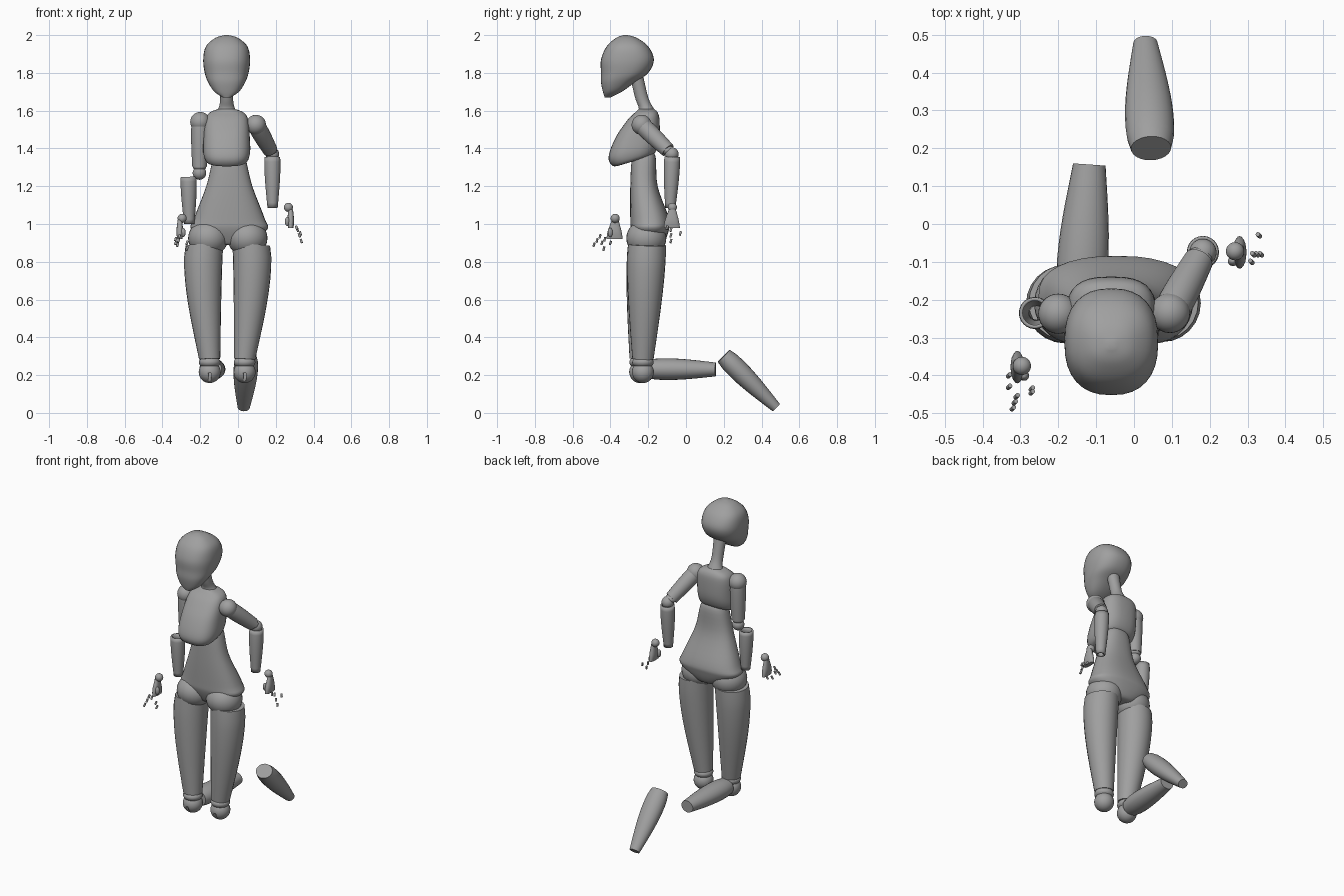
import bpy, bmesh, math
from mathutils import Vector

cube = bpy.data.objects.get("Cube")
if cube:
    bpy.data.objects.remove(cube, do_unlink=True)

SHADE = 0.35
grey = bpy.data.materials.new("plain grey")
grey.use_nodes = True
grey.diffuse_color = (SHADE, SHADE, SHADE, 1)
grey.node_tree.nodes["Principled BSDF"].inputs["Base Color"].default_value = grey.diffuse_color


def finish(name, bm):
    bmesh.ops.recalc_face_normals(bm, faces=bm.faces)
    mesh = bpy.data.meshes.new(name)
    bm.to_mesh(mesh)
    bm.free()
    mesh.materials.append(grey)
    part = bpy.data.objects.new(name, mesh)
    bpy.context.collection.objects.link(part)
    bpy.ops.object.select_all(action='DESELECT')
    part.select_set(True)
    bpy.context.view_layer.objects.active = part
    bpy.ops.object.shade_smooth_by_angle(angle=math.radians(40))
    return part


def skin(name, rings, cap=True):
    """Join successive rings of points into one surface."""
    bm = bmesh.new()
    loops = [[bm.verts.new(point) for point in ring] for ring in rings]
    count = len(loops[0])
    for lower, upper in zip(loops, loops[1:]):
        for i in range(count):
            j = (i + 1) % count
            bm.faces.new((lower[i], lower[j], upper[j], upper[i]))
    if cap:
        bm.faces.new(loops[0])
        bm.faces.new(loops[-1])
    return finish(name, bm)


def smooth_rows(rows, steps=5):
    """Catmull-Rom interpolation between section rows."""
    padded = [rows[0], *rows, rows[-1]]
    result = []
    for group in zip(padded, padded[1:], padded[2:], padded[3:]):
        for step in range(steps):
            t = step / steps
            result.append([b + t * (c - a) / 2 + t * t * (a - 2.5 * b + 2 * c - d / 2)
                           + t ** 3 * (1.5 * (b - c) + (d - a) / 2) for a, b, c, d in zip(*group)])
    return result + [rows[-1]]


def squircle(count, power):
    """Unit rounded-square outline."""
    for k in range(count):
        angle = math.tau * k / count
        yield [math.copysign(abs(f(angle)) ** (2 / power), f(angle)) for f in (math.cos, math.sin)]


def loft(name, x, rows, power=2.4, tilt=0.0, count=32):
    """Level sections given as height, half width, front y, back y; tilt raises the low end's back."""
    rings = []
    bottom = rows[0][0]
    for z, width, front, back in smooth_rows(rows):
        middle, depth = (front + back) / 2, (back - front) / 2
        lean = tilt * max(0, 1 - (z - bottom) / 0.15)
        rings.append([(x + c * width, middle + s * depth, z + s * depth * lean)
                      for c, s in squircle(count, power)])
    return skin(name, rings)


def limb(name, start, end, thick, thin, bulge=0.0, bow=0.0, flat=1.0, hollow=False, count=24):
    """Tapered round limb; bulge swells its upper part and bow shifts it sideways."""
    start, end = Vector(start), Vector(end)
    axis = (end - start).normalized()
    across = axis.cross(Vector((1, 0, 0))).normalized()
    side = across.cross(axis)
    rings = []
    sections = 10
    for k in range(sections + 1):
        t = k / sections
        swell = math.sin(math.pi * t ** 0.7)
        radius = thick + (thin - thick) * t + bulge * swell
        centre = start.lerp(end, t) + side * bow * swell
        rings.append([centre + radius * (side * c + across * s * flat) for c, s in squircle(count, 2)])
    part = skin(name, rings, cap=not hollow)
    if hollow:
        wall = part.modifiers.new("wall", 'SOLIDIFY')
        wall.thickness = 0.009
        wall.offset = -1


def ball(name, centre, radius, height=1.0):
    """Sphere, with its height scaled."""
    bm = bmesh.new()
    bmesh.ops.create_uvsphere(bm, u_segments=28, v_segments=16, radius=radius)
    bmesh.ops.scale(bm, vec=(1, 1, height), verts=bm.verts)
    bmesh.ops.translate(bm, vec=centre, verts=bm.verts)
    return finish(name, bm)


def cut_slot(joint, centre):
    """Upright slot in the front of a joint."""
    bm = bmesh.new()
    bmesh.ops.create_cube(bm, size=1)
    bmesh.ops.scale(bm, vec=(0.014, 0.04, 0.06), verts=bm.verts)
    bmesh.ops.translate(bm, vec=centre, verts=bm.verts)
    cutter = finish(joint.name + "_slot_cutter", bm)
    cutter.hide_render = True
    cutter.hide_viewport = True
    slot = joint.modifiers.new("slot", 'BOOLEAN')
    slot.operation = 'DIFFERENCE'
    slot.object = cutter


# Head, neck, chest and pelvis
MIDDLE = -0.06
loft("head", MIDDLE, [(1.67, 0.02, -0.43, -0.4), (1.7, 0.065, -0.44, -0.34), (1.75, 0.098, -0.45, -0.27),
                      (1.8, 0.116, -0.45, -0.2), (1.87, 0.124, -0.45, -0.17), (1.94, 0.11, -0.42, -0.2),
                      (1.985, 0.06, -0.37, -0.26), (2, 0.01, -0.33, -0.31)])
loft("neck", MIDDLE, [(1.57, 0.08, -0.27, -0.15), (1.61, 0.045, -0.25, -0.17),
                      (1.67, 0.034, -0.27, -0.2), (1.8, 0.04, -0.3, -0.23)], power=2)
loft("chest", MIDDLE, [(1.33, 0.08, -0.36, -0.21), (1.34, 0.11, -0.39, -0.17), (1.38, 0.124, -0.41, -0.15),
                       (1.45, 0.123, -0.38, -0.14), (1.55, 0.114, -0.31, -0.14),
                       (1.59, 0.09, -0.27, -0.15), (1.61, 0.04, -0.25, -0.17)], power=2.7, tilt=0.3)
loft("pelvis", -0.046, [(0.89, 0.03, -0.24, -0.17), (0.9, 0.09, -0.26, -0.12), (0.97, 0.2, -0.29, -0.09),
                        (1.03, 0.187, -0.295, -0.09), (1.2, 0.122, -0.295, -0.15),
                        (1.35, 0.084, -0.285, -0.16), (1.385, 0.05, -0.25, -0.18)])

# Thighs with hip domes and slotted knee balls
for label, out, hip, top, knee, depth in (("right", -1, -0.158, -0.178, -0.15, -0.243),
                                          ("left", 1, 0.05, 0.07, 0.035, -0.228)):
    ball(label + "_hip_dome", (hip, -0.21, 0.925), 0.106, height=0.92)
    limb(label + "_thigh", (top, -0.207, 0.89), (knee, depth, 0.285), 0.1, 0.056,
         bulge=0.011, bow=out * 0.014)
    ball(label + "_knee_cap", (knee, depth, 0.268), 0.057, height=0.6)
    joint = ball(label + "_knee_ball", (knee, depth, 0.216), 0.058)
    cut_slot(joint, (knee, depth - 0.055, 0.18))

# Lower legs: one folded back, one lying free behind
limb("right_shin", (-0.143, -0.2, 0.232), (-0.118, 0.157, 0.23), 0.057, 0.043, bulge=0.015, flat=0.85)
limb("left_shin", (0.045, 0.2, 0.302), (0.03, 0.478, 0.028), 0.053, 0.032, bulge=0.018, flat=0.85)

# Arms, each as shoulder, elbow and wrist points
for label, shoulder, elbow, cuff, wrist in (
        ("left", (0.095, -0.235, 1.525), (0.182, -0.075, 1.37), (0.182, -0.073, 1.355), (0.183, -0.083, 1.085)),
        ("right", (-0.2, -0.237, 1.54), (-0.204, -0.237, 1.27), (-0.262, -0.235, 1.25), (-0.258, -0.235, 1))):
    shoulder, elbow = Vector(shoulder), Vector(elbow)
    ball(label + "_shoulder_ball", shoulder, 0.053)
    limb(label + "_upper_arm", shoulder, shoulder.lerp(elbow, 0.87), 0.045, 0.039, bulge=0.004)
    ball(label + "_elbow_cap", shoulder.lerp(elbow, 0.87), 0.036, height=0.7)
    ball(label + "_elbow_ball", elbow, 0.036)
    limb(label + "_forearm", cuff, wrist, 0.041, 0.027, bulge=0.005, hollow=True)

# Floating hands, with chains of loose finger joints from first to last
for label, out, wrist, chains in (
        ("left", 1, (0.267, -0.072, 1.088),
         [((0.31, -0.1, 0.98), (0.33, -0.03, 0.95), 2), ((0.315, -0.08, 0.97), (0.335, -0.08, 0.91), 3)]),
        ("right", -1, (-0.296, -0.375, 1.03),
         [((-0.33, -0.4, 0.9), (-0.33, -0.43, 0.92), 2), ((-0.31, -0.455, 0.935), (-0.32, -0.487, 0.89), 3),
          ((-0.27, -0.435, 0.87), (-0.27, -0.445, 0.9), 2)])):
    x, y, z = wrist
    ball(label + "_wrist_ball", wrist, 0.024)
    loft(label + "_palm", x + out * 0.012,
         [(z - 0.11, 0.014, y - 0.046, y + 0.04), (z - 0.07, 0.018, y - 0.04, y + 0.034),
          (z - 0.01, 0.012, y - 0.018, y + 0.018)], count=20)
    ball(label + "_thumb_base", (x - out * 0.006, y - 0.026, z - 0.075), 0.013, height=1.9)
    drop = Vector((out * 0.003, -0.003, -0.01))
    for row, (first, last, total) in enumerate(chains):
        for k in range(total):
            centre = Vector(first).lerp(Vector(last), k / (total - 1))
            limb(f"{label}_finger_{row}_joint_{k}", centre - drop, centre + drop, 0.006, 0.006, count=10)
